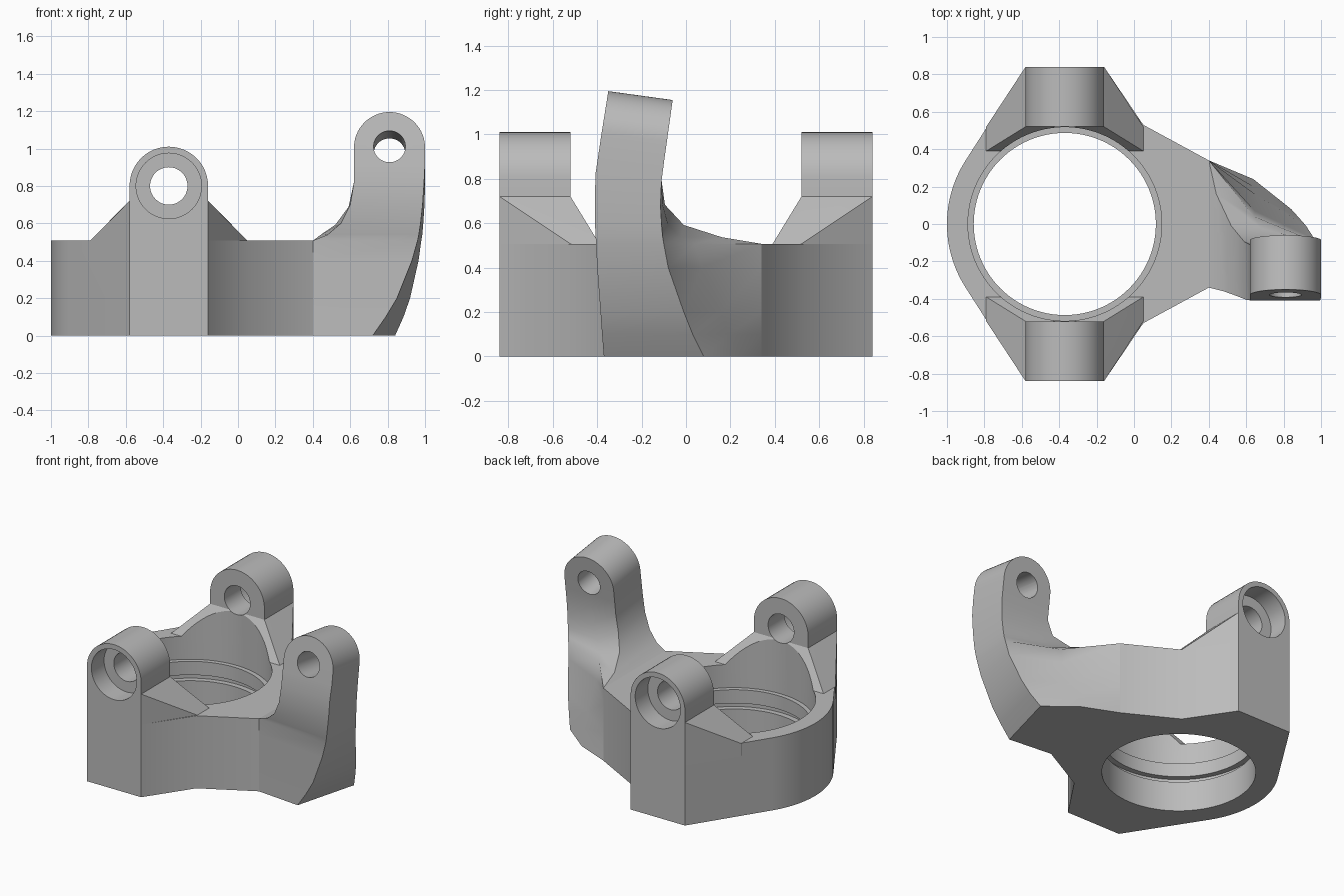
import bpy, bmesh, math
from mathutils import Matrix

if "Cube" in bpy.data.objects:
    bpy.data.objects.remove(bpy.data.objects["Cube"])

CX = -0.37          # ring axis
TOP = 0.507         # height of the ring body

grey = bpy.data.materials.new("cast_grey")
grey.diffuse_color = (0.5, 0.5, 0.5, 1)
grey.use_nodes = True
grey.node_tree.nodes["Principled BSDF"].inputs["Base Color"].default_value = grey.diffuse_color


def finish(name, bm):
    bmesh.ops.recalc_face_normals(bm, faces=bm.faces)
    me = bpy.data.meshes.new(name)
    bm.to_mesh(me)
    bm.free()
    me.materials.append(grey)
    ob = bpy.data.objects.new(name, me)
    bpy.context.collection.objects.link(ob)
    return ob


def loft(name, rows):
    """Closed skin through rings of equal point count, capped at both ends."""
    bm = bmesh.new()
    rings = [[bm.verts.new(p) for p in row] for row in rows]
    n = len(rings[0])
    for a, b in zip(rings, rings[1:]):
        for i in range(n):
            j = (i + 1) % n
            bm.faces.new((a[i], a[j], b[j], b[i]))
    bm.faces.new(rings[0][::-1])
    bm.faces.new(rings[-1])
    return finish(name, bm)


def hull(name, points):
    bm = bmesh.new()
    for p in points:
        bm.verts.new(p)
    res = bmesh.ops.convex_hull(bm, input=bm.verts)
    junk = {v for v in res["geom_interior"] if isinstance(v, bmesh.types.BMVert)}
    bmesh.ops.delete(bm, geom=list(junk), context='VERTS')
    bmesh.ops.dissolve_limit(bm, angle_limit=0.01, verts=bm.verts, edges=bm.edges)
    return finish(name, bm)


def lathe(name, profile, matrix, seg=64):
    """Solid of revolution about local z, from (radius, height) pairs."""
    rows = [[matrix @ Matrix.Rotation(math.tau * i / seg, 4, 'Z') @ Matrix.Translation((r, 0, z))
             for i in range(seg)] for r, z in profile]
    return loft(name, [[m.translation.copy() for m in row] for row in rows])


def combine(target, tool, operation):
    mod = target.modifiers.new("combine", 'BOOLEAN')
    mod.operation = operation
    mod.solver = 'EXACT'
    mod.object = tool
    bpy.context.view_layer.objects.active = target
    bpy.ops.object.modifier_apply(modifier=mod.name)
    bpy.data.objects.remove(tool, do_unlink=True)


def smooth(ob):
    bpy.ops.object.select_all(action='DESELECT')
    ob.select_set(True)
    bpy.context.view_layer.objects.active = ob
    bpy.ops.object.shade_smooth_by_angle(angle=math.radians(30))


# Ring body: rounded left end, straight flanks to the lugs, tapered web on the right
half = [(0.45, 0.15), (0.40, 0.34), (0.05, 0.53), (-0.16, 0.84), (-0.58, 0.84)]
arc = [(CX + 0.63 * math.cos(math.radians(a)), 0.63 * math.sin(math.radians(a)))
       for a in [147.3 + 65.4 * i / 24 for i in range(25)]]
outline = half + arc + [(x, -y) for x, y in half[::-1]]
body = loft("ring_body", [[(x, y, z) for x, y in outline] for z in (0, TOP)])

for s in (-1, 1):
    # Sloping gusset with an inward chamfer
    pts = []
    for m in (-1, 1):
        shape = [(0.42, 0.39, TOP), (0.42, 0.52, TOP), (0.30, 0.52, 0.63),
                 (0.21, 0.52, 0.72), (0.21, 0.84, 0.72)]
        pts += [(CX + m * x, s * y, z) for x, y, z in shape]
        pts += [(CX + m * x, s * y, 0.42) for x, y in
                ((0.42, 0.39), (0.42, 0.52), (0.21, 0.84))]
    combine(body, hull("gusset", pts), 'UNION')

    # Round-topped lug
    prof = [(CX - 0.21, 0.3), (CX + 0.21, 0.3)]
    prof += [(CX + 0.21 * math.cos(math.pi * i / 24), 0.80 + 0.21 * math.sin(math.pi * i / 24))
             for i in range(25)]
    combine(body, loft("lug", [[(x, s * y, z) for x, z in prof] for y in (0.52, 0.84)]), 'UNION')

# Main bore with a retaining groove and a seating ledge
bore = [(0.487, -0.1), (0.487, 0.21), (0.525, 0.21), (0.525, 0.25),
        (0.487, 0.25), (0.487, 0.345), (0.518, 0.345), (0.518, 1.5)]
combine(body, lathe("bore_tool", bore, Matrix.Translation((CX, 0, 0)), 96), 'DIFFERENCE')

# Counterbored pin holes in the lugs
for s in (-1, 1):
    m = Matrix.Translation((CX, 0, 0.80)) @ Matrix.Rotation(-s * math.pi / 2, 4, 'X')
    pin = [(0.10, 0.4), (0.10, 0.70), (0.175, 0.70), (0.175, 0.95)]
    combine(body, lathe("pin_tool", pin, m, 48), 'DIFFERENCE')
smooth(body)

# Steering arm: twisted loft from the web up to a tilted round eye
# z, front left xy, front right xy, back right xy, back left xy, bulge of back wall
levels = [
    (0.00, 0.40, -.340, 0.72, -.370, 0.84, 0.08, 0.40, 0.34, 0.03),
    (0.10, 0.40, -.340, 0.79, -.378, 0.885, 0.03, 0.40, 0.34, 0.01),
    (0.20, 0.40, -.340, 0.85, -.385, 0.92, -.01, 0.40, 0.34, -.01),
    (0.40, 0.40, -.340, 0.93, -.400, 0.965, -.08, 0.40, 0.34, -.06),
    (0.507, 0.40, -.340, 0.96, -.405, 0.98, -.10, 0.40, 0.34, -.08),
    (0.54, 0.48, -.360, 0.967, -.407, 0.985, -.105, 0.44, 0.16, -.05),
    (0.60, 0.55, -.385, 0.976, -.41, 0.99, -.11, 0.52, -.01, -.02),
    (0.70, 0.60, -.405, 0.987, -.41, 0.996, -.115, 0.59, -.095, 0),
    (0.82, 0.62, -.408, 0.995, -.408, 1.0, -.11, 0.62, -.11, 0),
    (0.92, 0.62, -.393, 1.0, -.393, 1.0, -.098, 0.62, -.098, 0),
]
for i in range(17):
    a = math.radians(88 * i / 16)
    z = 1.005 + 0.19 * math.sin(a)
    w = 0.19 * math.cos(a)
    yf = -.35 - (1.195 - z) * 0.16
    yb = -.06 - (1.195 - z) * 0.14
    levels.append((z, 0.81 - w, yf, 0.81 + w, yf, 0.81 + w, yb, 0.81 - w, yb, 0))
rows = []
for z, ax, ay, bx, by, cx, cy, dx, dy, k in levels:
    zb = z - 0.04 * min(1, max(0, (z - 0.51) / 0.45))   # back side drops with the tilt
    rows.append([(ax, ay, z), (bx, by, z), (cx, cy, zb),
                 ((cx + dx) / 2 + k * 0.6, (cy + dy) / 2 + k, zb), (dx, dy, zb)])
arm = loft("steering_arm", rows)

# Tilted hole through the arm eye
m = Matrix.Translation((0.81, -0.23, 0.99)) @ Matrix.Rotation(math.radians(-97.9), 4, 'X')
combine(arm, lathe("eye_tool", [(0.085, -0.5), (0.085, 0.5)], m, 40), 'DIFFERENCE')
smooth(arm)
